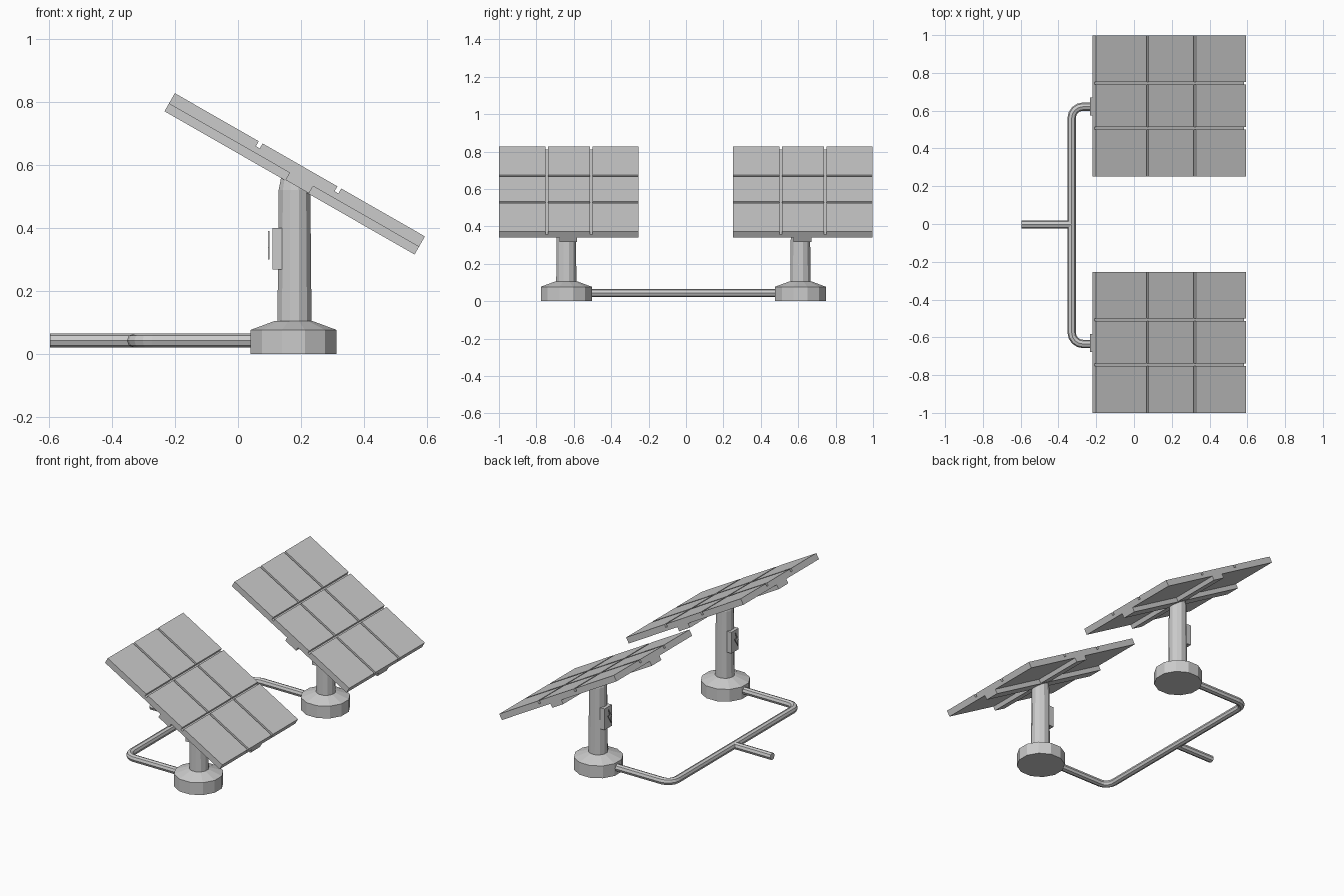
import bpy, bmesh, math
from mathutils import Matrix, Vector

if "Cube" in bpy.data.objects:
    bpy.data.objects.remove(bpy.data.objects["Cube"])


def finish(bm, name):
    bmesh.ops.recalc_face_normals(bm, faces=bm.faces)
    me = bpy.data.meshes.new(name)
    bm.to_mesh(me)
    bm.free()
    ob = bpy.data.objects.new(name, me)
    bpy.context.collection.objects.link(ob)
    return ob


def add_box(bm, lo, hi, m=Matrix()):
    lo, hi = Vector(lo), Vector(hi)
    loc = Matrix.Translation((lo + hi) / 2) @ Matrix.Diagonal((*(hi - lo), 1))
    bmesh.ops.create_cube(bm, size=1, matrix=m @ loc)


def lathe(name, profile, cx, cy, sides=12):
    bm = bmesh.new()
    rings = [[bm.verts.new((cx + r * math.cos(math.tau * (i + .5) / sides),
                            cy + r * math.sin(math.tau * (i + .5) / sides), z))
              for i in range(sides)] for r, z in profile]
    for a, b in zip(rings, rings[1:]):
        for i in range(sides):
            j = (i + 1) % sides
            bm.faces.new((a[i], a[j], b[j], b[i]))
    bm.faces.new(rings[0])
    bm.faces.new(rings[-1])
    return finish(bm, name)


def pipe(name, pts, r=0.022):
    cu = bpy.data.curves.new(name, 'CURVE')
    cu.dimensions = '3D'
    cu.bevel_depth = r
    cu.bevel_resolution = 2
    cu.use_fill_caps = True
    sp = cu.splines.new('POLY')
    sp.points.add(len(pts) - 1)
    for p, c in zip(sp.points, pts):
        p.co = (*c, 0.043, 1)
    sp.use_smooth = False
    ob = bpy.data.objects.new(name, cu)
    bpy.context.collection.objects.link(ob)
    bpy.ops.object.select_all(action='DESELECT')
    ob.select_set(True)
    bpy.context.view_layer.objects.active = ob
    bpy.ops.object.convert(target='MESH')


L, W, G = 0.913, 0.746, 0.014          # panel length, width, groove

for side, cy in (("front", -0.627), ("back", 0.625)):
    py = cy - 0.013                    # pole sits slightly off the panel centre
    # round foot and pole
    lathe(side + "_base", [(.141, 0), (.141, .077), (.06, .106)], .176, py)
    lathe(side + "_pole", [(.056, .09), (.052, .52), (.042, .57)], .179, py)

    # tilted panel: backing sheet and 3 x 3 raised cells
    m = Matrix.Translation((.196, cy, .600)) @ Matrix.Rotation(math.radians(29.8), 4, 'Y')
    bm = bmesh.new()
    add_box(bm, (-L / 2, -W / 2, -.038), (L / 2, W / 2, -.018), m)
    finish(bm, side + "_panel_backing")
    bm = bmesh.new()
    us = [-L / 2 - G / 2, -.143, .144, L / 2 + G / 2]
    vs = [-W / 2 - G / 2, -.118, .120, W / 2 + G / 2]
    for u0, u1 in zip(us, us[1:]):
        for v0, v1 in zip(vs, vs[1:]):
            add_box(bm, (u0 + G / 2, v0 + G / 2, -.018), (u1 - G / 2, v1 - G / 2, 0), m)
    finish(bm, side + "_solar_cells")

    # crossed support beams underneath
    bm = bmesh.new()
    add_box(bm, (-L / 2, -.05, -.066), (L / 2, .045, -.038), m)
    finish(bm, side + "_long_beam")
    bm = bmesh.new()
    add_box(bm, (-.016, -W / 2, -.064), (.07, W / 2, -.038), m)
    finish(bm, side + "_cross_beam")

    # control box on the pole with a thin warning bolt in front
    bm = bmesh.new()
    add_box(bm, (.109, py - .036, .268), (.14, py + .036, .40))
    finish(bm, side + "_control_box")
    bm = bmesh.new()
    bolt = [(.012, .39), (-.02, .338), (-.002, .338), (-.012, .30),
            (.02, .352), (.002, .352)]
    f = bm.faces.new([bm.verts.new((.095, py + y, z)) for y, z in bolt])
    ext = bmesh.ops.extrude_face_region(bm, geom=[f])["geom"]
    bmesh.ops.translate(bm, vec=(.005, 0, 0),
                        verts=[v for v in ext if isinstance(v, bmesh.types.BMVert)])
    finish(bm, side + "_warning_bolt")

# cable conduit joining both feet, with a tail
R = .06


def corner(y, s):
    return [(-.33 + R - R * math.sin(a), y - s * R + s * R * math.cos(a))
            for a in (math.pi / 2 * k / 4 for k in range(5))]


pipe("conduit", [(.08, .621)] + corner(.621, 1) + corner(-.635, -1)[::-1] + [(.08, -.635)])
pipe("conduit_tail", [(-.595, -.003), (-.33, -.003)])
